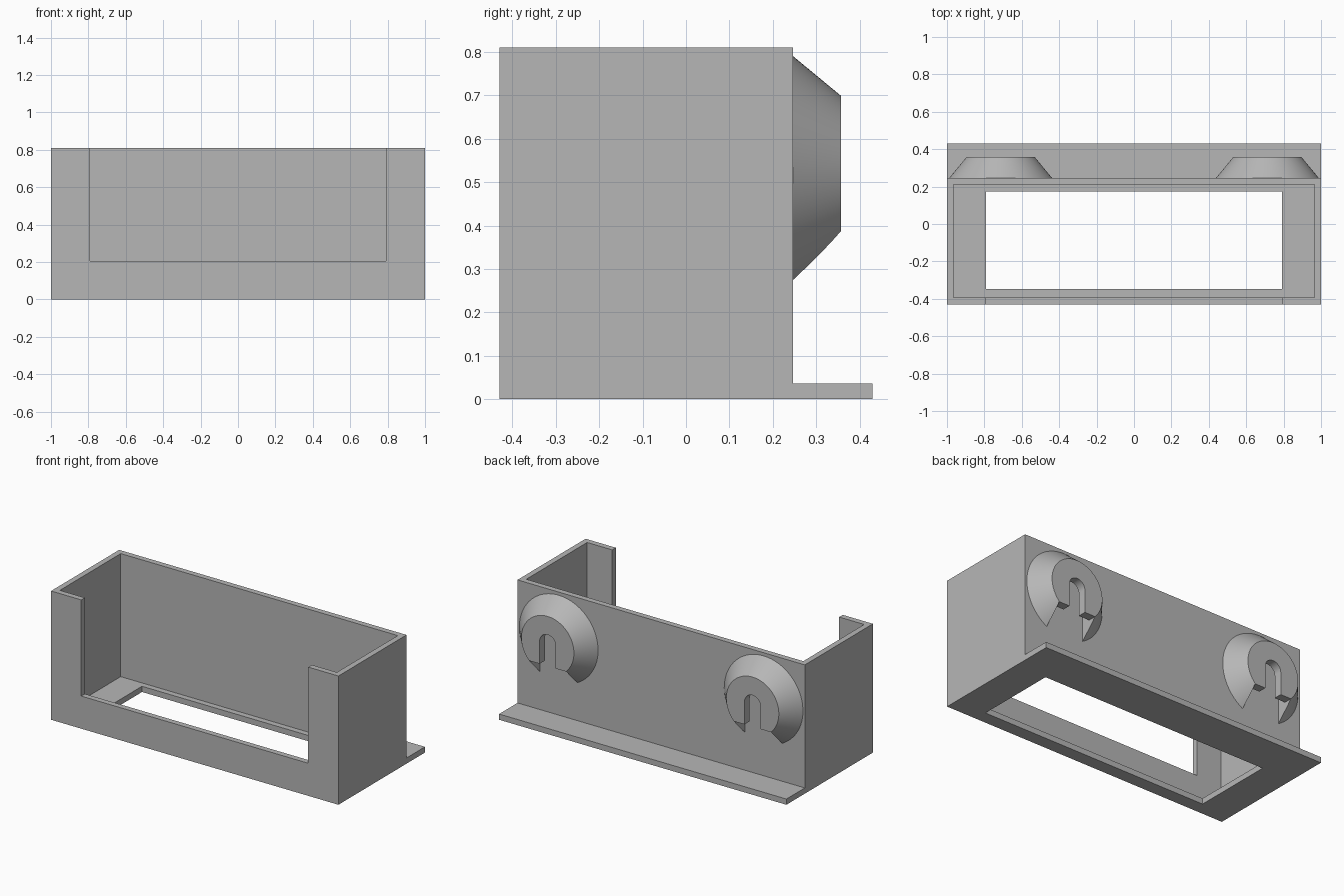
import bpy, bmesh, math
from mathutils import Matrix, Vector

cube = bpy.data.objects.get("Cube")
if cube:
    bpy.data.objects.remove(cube, do_unlink=True)

grey = bpy.data.materials.new("plain_grey")
grey.use_nodes = True
grey.diffuse_color = (0.47, 0.47, 0.47, 1)
grey.node_tree.nodes["Principled BSDF"].inputs["Base Color"].default_value = grey.diffuse_color


def add_object(name, bm):
    bmesh.ops.recalc_face_normals(bm, faces=bm.faces)
    mesh = bpy.data.meshes.new(name)
    bm.to_mesh(mesh)
    bm.free()
    mesh.materials.append(grey)
    obj = bpy.data.objects.new(name, mesh)
    bpy.context.collection.objects.link(obj)
    return obj


def box(name, low, high):
    low, high = Vector(low), Vector(high)
    bm = bmesh.new()
    bmesh.ops.create_cube(bm, size=1, matrix=Matrix.Translation((low + high) / 2)
                          @ Matrix.Diagonal((*(high - low), 1)))
    return add_object(name, bm)


def arch(name, x, radius, z_mid, z_low, y_from, y_to, steps=24):
    """Round-topped slot shape, extruded along y."""
    points = [(x - radius, z_low), (x + radius, z_low)]
    points += [(x + radius * math.cos(math.pi * i / steps),
                z_mid + radius * math.sin(math.pi * i / steps)) for i in range(steps + 1)]
    bm = bmesh.new()
    face = bm.faces.new([bm.verts.new((px, y_from, pz)) for px, pz in points])
    grown = bmesh.ops.extrude_face_region(bm, geom=[face])["geom"]
    bmesh.ops.translate(bm, vec=(0, y_to - y_from, 0),
                        verts=[v for v in grown if isinstance(v, bmesh.types.BMVert)])
    return add_object(name, bm)


def cut(target, cutter):
    """Subtract the cutter and discard it."""
    cutter.hide_render = True
    mod = target.modifiers.new("cut", "BOOLEAN")
    mod.operation = "DIFFERENCE"
    mod.solver = "EXACT"
    mod.object = cutter
    bpy.context.view_layer.objects.active = target
    bpy.ops.object.modifier_apply(modifier=mod.name)
    bpy.data.objects.remove(cutter, do_unlink=True)


FRONT, BACK, HEIGHT = -0.43, 0.247, 0.81
WALL, OPEN_X = 0.036, 0.79

# Open-topped holder with a floor window and a cut-away front
holder = box("holder_box", (-1, FRONT, 0), (1, BACK, HEIGHT))
cut(holder, box("pocket", (WALL - 1, FRONT + WALL, WALL), (1 - WALL, BACK - WALL, 1)))
cut(holder, box("floor_window", (-OPEN_X, -0.347, -0.1), (OPEN_X, 0.174, 0.1)))
cut(holder, box("front_opening", (-OPEN_X, -0.5, 0.205), (OPEN_X, -0.36, 1)))

# Ledge along the back of the base
box("back_ledge", (-1, BACK, 0), (1, 0.43, WALL))

# Tapered keyhole mounts on the back wall
MOUNT_Z, MOUNT_END, BASE_R, FACE_R, HEAD_R = 0.516, 0.357, 0.274, 0.183, 0.13
for side, x in (("left", 0.713), ("right", -0.713)):
    bm = bmesh.new()
    bmesh.ops.create_cone(
        bm, cap_ends=True, segments=96, radius1=BASE_R, radius2=FACE_R, depth=MOUNT_END - BACK,
        matrix=Matrix.Translation((x, (BACK + MOUNT_END) / 2, MOUNT_Z))
        @ Matrix.Rotation(-math.pi / 2, 4, "X"))
    mount = add_object(side + "_keyhole_mount", bm)
    cut(mount, box("entry", (x - HEAD_R, 0.1, 0.1), (x + HEAD_R, 0.5, 0.386)))
    cut(mount, arch("head_cavity", x, HEAD_R, MOUNT_Z, 0.15, 0.1, 0.305))
    cut(mount, arch("stem_slot", x, 0.056, 0.528, 0.15, 0.15, 0.45))
    bpy.ops.object.select_all(action="DESELECT")
    mount.select_set(True)
    bpy.context.view_layer.objects.active = mount
    bpy.ops.object.shade_smooth_by_angle(angle=math.radians(30))
